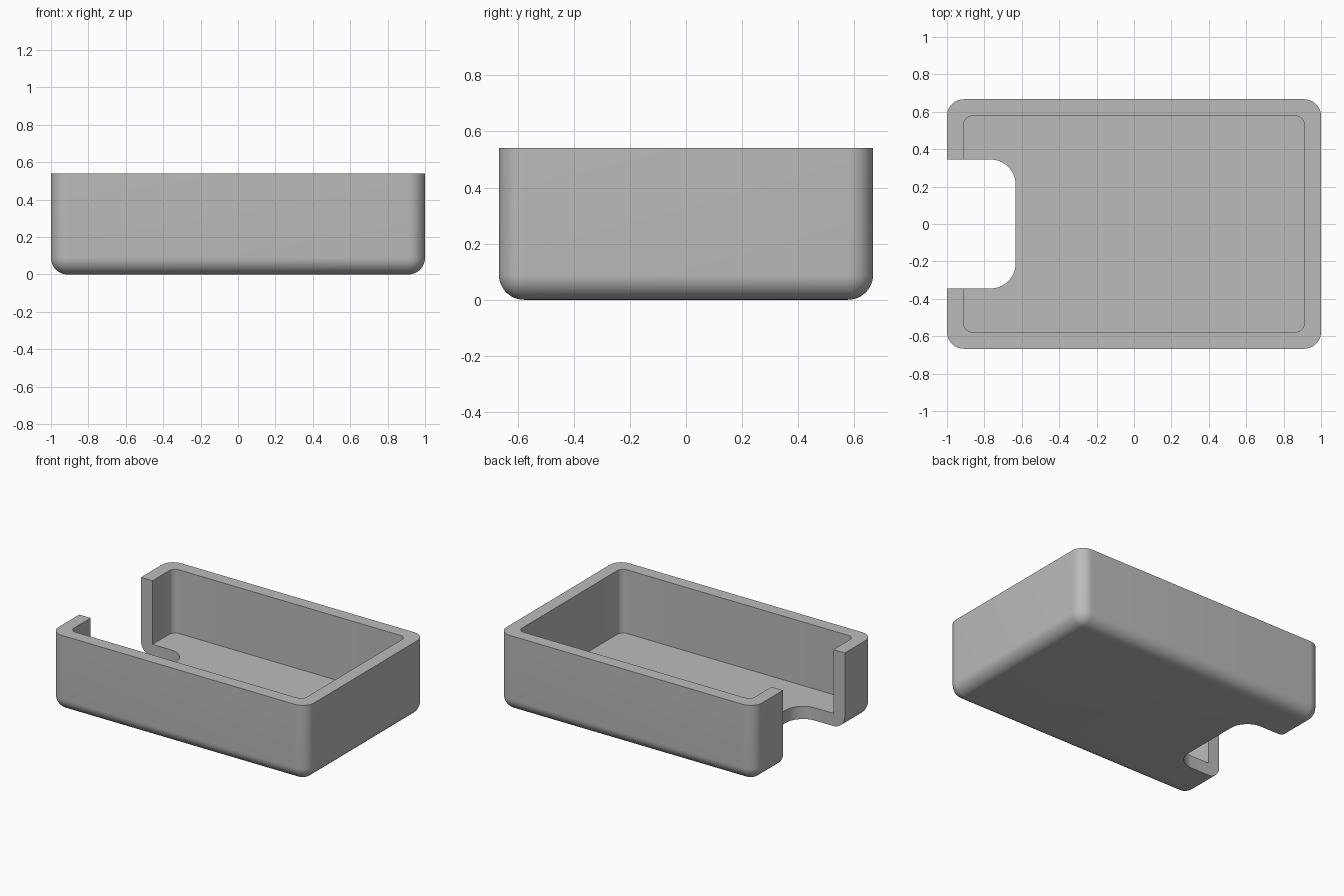
import bpy
import bmesh
import math

default = bpy.data.objects.get("Cube")
if default:
    bpy.data.objects.remove(default, do_unlink=True)

LENGTH, WIDTH, HEIGHT = 2.0, 1.334, 0.54
WALL = 0.09

grey = bpy.data.materials.new("plain grey")
grey.use_nodes = True
color = (0.5, 0.5, 0.5, 1)
grey.diffuse_color = color
grey.node_tree.nodes["Principled BSDF"].inputs["Base Color"].default_value = color


def rounded_box(name, low, high, radius, picks, segments=12):
    """Box between two corners, with the edges chosen by picks rounded."""
    bm = bmesh.new()
    bmesh.ops.create_cube(bm, size=1)
    for v in bm.verts:
        v.co = [h if c > 0 else l for c, l, h in zip(v.co, low, high)]
    edges = [e for e in bm.edges if picks(e.verts[0].co, e.verts[1].co)]
    bmesh.ops.bevel(bm, geom=edges, offset=radius, offset_type='OFFSET',
                    segments=segments, profile=0.5, affect='EDGES')
    mesh = bpy.data.meshes.new(name)
    bm.to_mesh(mesh)
    bm.free()
    mesh.materials.append(grey)
    obj = bpy.data.objects.new(name, mesh)
    bpy.context.collection.objects.link(obj)
    return obj


def upright(a, b):
    return abs(a.z - b.z) > 0.1


# Outer shell: rounded uprights and underside, flat rim
x, y = LENGTH / 2, WIDTH / 2
tray = rounded_box("tray", (-x, -y, 0), (x, y, HEIGHT), WALL,
                   lambda a, b: min(a.z, b.z) < 0.01)

# Hollow inside, with small upright corner radii
cavity = rounded_box("cavity_cutter", (WALL - x, WALL - y, WALL),
                     (x - WALL, y - WALL, HEIGHT + 0.2), 0.045, upright)

# Finger notch through the end wall and the floor
notch = rounded_box("notch_cutter", (-x - 0.3, -0.345, -0.2),
                    (-0.633, 0.345, HEIGHT + 0.3), 0.135,
                    lambda a, b: upright(a, b) and a.x > -x)

for cutter in (cavity, notch):
    cut = tray.modifiers.new(cutter.name, 'BOOLEAN')
    cut.operation = 'DIFFERENCE'
    cut.solver = 'EXACT'
    cut.object = cutter
    bpy.context.view_layer.objects.active = tray
    bpy.ops.object.modifier_apply(modifier=cut.name)
    bpy.data.objects.remove(cutter, do_unlink=True)

# Smooth the rounded corners, keep the rim and floor edges sharp
bpy.ops.object.select_all(action='DESELECT')
tray.select_set(True)
bpy.context.view_layer.objects.active = tray
bpy.ops.object.shade_smooth_by_angle(angle=math.radians(30))
